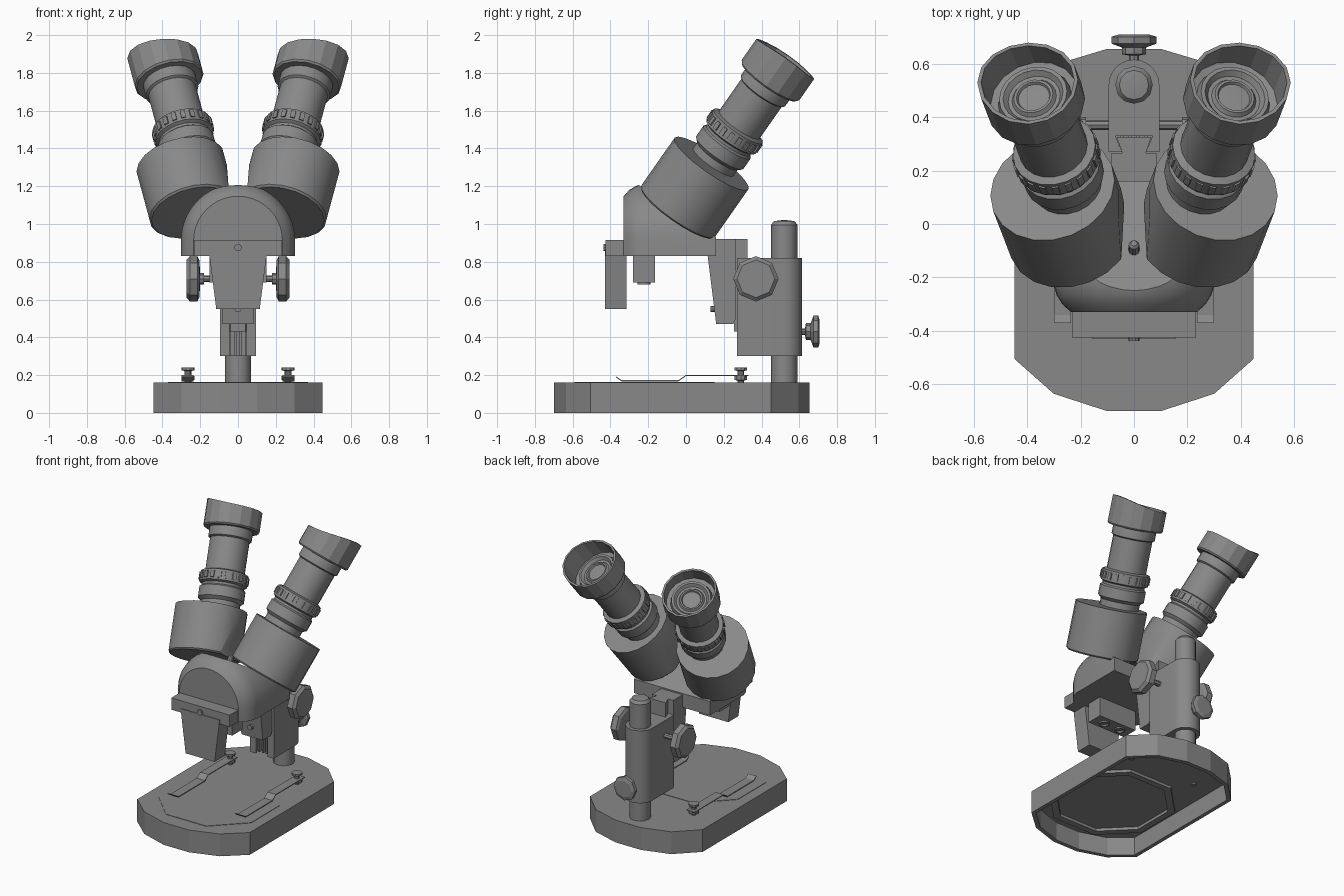
import bpy, bmesh
from math import sin, cos, pi, radians
from mathutils import Vector, Matrix

if "Cube" in bpy.data.objects:
    bpy.data.objects.remove(bpy.data.objects["Cube"])

GREY = (0.25, 0.25, 0.25, 1)
mat = bpy.data.materials.new("instrument grey")
mat.use_nodes = True
mat.diffuse_color = GREY
mat.node_tree.nodes["Principled BSDF"].inputs["Base Color"].default_value = GREY


def finish(name, bm, smooth=False, mirror=False, bevel=0):
    bmesh.ops.remove_doubles(bm, verts=bm.verts, dist=0.0005)
    bmesh.ops.recalc_face_normals(bm, faces=bm.faces)
    me = bpy.data.meshes.new(name)
    bm.to_mesh(me)
    bm.free()
    me.materials.append(mat)
    ob = bpy.data.objects.new(name, me)
    bpy.context.collection.objects.link(ob)
    if bevel:
        mod = ob.modifiers.new("bevel", "BEVEL")
        mod.width, mod.segments = bevel, 1
    if mirror:
        ob.modifiers.new("mirror", "MIRROR")
    if smooth:
        bpy.ops.object.select_all(action="DESELECT")
        ob.select_set(True)
        bpy.context.view_layer.objects.active = ob
        bpy.ops.object.shade_smooth_by_angle(angle=radians(31))
    return ob


def frame(origin, axis, side=(1, 0, 0)):
    """Matrix with local z along axis and local x towards side."""
    z = Vector(axis).normalized()
    x = Vector(side)
    x = (x - z * x.dot(z)).normalized()
    y = z.cross(x)
    m = Matrix((x, y, z)).transposed().to_4x4()
    m.translation = origin
    return m


def loft(bm, rings, closed=False):
    rows = [[bm.verts.new(p) for p in ring] for ring in rings]
    n = len(rows[0])
    for a, b in zip(rows, rows[1:]):
        for i in range(n):
            j = (i + 1) % n
            bm.faces.new((a[i], a[j], b[j], b[i]))
    if closed:
        bm.faces.new(rows[0])
        bm.faces.new(rows[-1])


def lathe(name, profile, m, seg=16, smooth=True, mirror=False, lift=None):
    """Revolve (radius, height) points; lift raises the points marked as rim."""
    bm = bmesh.new()
    rings = []
    for p in profile:
        ring = []
        for i in range(seg):
            t = 2 * pi * i / seg
            h = p[1] + (lift(t) if len(p) > 2 else 0)
            ring.append(m @ Vector((max(p[0], 1e-5) * cos(t), max(p[0], 1e-5) * sin(t), h)))
        rings.append(ring)
    loft(bm, rings)
    return finish(name, bm, smooth, mirror)


def prism(name, points, lo, hi, axis="z", **kw):
    """Extrude an outline: (x, y) along z, or (y, z) along x, or (x, z) along y."""
    put = {"z": lambda a, b, h: (a, b, h), "x": lambda a, b, h: (h, a, b),
           "y": lambda a, b, h: (a, h, b)}[axis]
    bm = bmesh.new()
    loft(bm, [[put(a, b, h) for a, b in points] for h in (lo, hi)], True)
    return finish(name, bm, **kw)


def box(name, x, y, z, **kw):
    return prism(name, [(x[0], y[0]), (x[1], y[0]), (x[1], y[1]), (x[0], y[1])], *z, **kw)


def both(half):
    return half + [(-x, y) for x, y in reversed(half)]


# Hollow base with a stage plate and its underside frame
outline = both([(0.1, -0.7), (0.3, -0.635), (0.447, -0.505), (0.447, 0.45),
                (0.3, 0.595), (0.1, 0.655)])
bm = bmesh.new()
face = bm.faces.new([bm.verts.new((x, y, 0.16)) for x, y in outline])
low = bmesh.ops.extrude_face_region(bm, geom=[face])
bottom = [f for f in low["geom"] if isinstance(f, bmesh.types.BMFace)][0]
bmesh.ops.translate(bm, verts=bottom.verts, vec=(0, 0, -0.16))
bmesh.ops.recalc_face_normals(bm, faces=bm.faces)
bmesh.ops.inset_region(bm, faces=[bottom], thickness=0.03)
roof = bmesh.ops.extrude_face_region(bm, geom=[bottom])
bmesh.ops.delete(bm, geom=[bottom], context="FACES_ONLY")
bmesh.ops.translate(bm, verts=[v for v in roof["geom"] if isinstance(v, bmesh.types.BMVert)],
                    vec=(0, 0, 0.13))
finish("base", bm)


def octagon(r, cut, z):
    pts = both([(cut, -r), (r, -cut), (r, cut), (cut, r)])
    return [(x, y - 0.22, z) for x, y in pts]


bm = bmesh.new()
loft(bm, [octagon(0.37, 0.16, 0.155), octagon(0.37, 0.16, 0.163)], True)
finish("stage_plate", bm)
bm = bmesh.new()
loft(bm, [octagon(0.39, 0.17, 0.135), octagon(0.39, 0.17, 0.11),
          octagon(0.345, 0.15, 0.11), octagon(0.345, 0.15, 0.135)])
finish("stage_frame", bm)

# Spring clips and their screws
clip = [(0.33, 0.195), (0, 0.195), (-0.04, 0.167), (-0.34, 0.167), (-0.37, 0.187)]
clip += [(y, z + 0.006) for y, z in reversed(clip)]
prism("stage_clips", clip, 0.235, 0.3, "x", mirror=True)
lathe("clip_screws", [(0, 0.12), (0.018, 0.12), (0.018, 0.17), (0.035, 0.175), (0.035, 0.195),
                      (0.018, 0.2), (0.018, 0.222), (0.035, 0.225), (0.035, 0.24), (0, 0.24)],
      Matrix.Translation((0.265, 0.29, 0)), 10, mirror=True)

# Column and the sliding holder around it
lathe("column", [(0, 0.13), (0.07, 0.13), (0.07, 0.995), (0.055, 1.015), (0, 1.022)],
      Matrix.Translation((0, 0.52, 0)), 12)
arc = [(0.095 * cos(pi * i / 12), 0.52 + 0.095 * sin(pi * i / 12)) for i in range(7)]
prism("column_holder", both([(0.07, 0.33), (0.045, 0.27), (0.095, 0.27)] + arc),
      0.3, 0.82, smooth=True)

# Focus arm and dovetail rack
prism("focus_arm", [(0.115, 0.83), (0.16, 0.47), (0.25, 0.47), (0.265, 0.5),
                    (0.265, 0.92), (0.115, 0.92)], -0.085, 0.085, "x")
prism("dovetail_slide", both([(0.04, 0.255), (0.065, 0.325)]), 0.43, 0.92)
for i in range(4):
    x = -0.045 + 0.03 * i
    box("rack_rib", (x - 0.006, x + 0.006), (0.3, 0.335), (0.3, 0.44))
lathe("arm_screw", [(0.018, 0), (0.018, 0.03), (0, 0.03)],
      frame((0, 0.16, 0.55), (0, -1, 0)), 10)

# Focus knobs on an axle, and the lock knob behind
lathe("focus_knobs", [(0.018, 0.08), (0.018, 0.18), (0.03, 0.18), (0.03, 0.2), (0.1, 0.205),
                      (0.12, 0.215), (0.12, 0.255), (0.1, 0.272), (0, 0.272)],
      frame((0, 0.37, 0.71), (1, 0, 0), (0, 0, 1)), 8, smooth=False, mirror=True)
lathe("lock_knob", [(0.018, 0), (0.018, 0.03), (0.045, 0.035), (0.045, 0.06),
                    (0.085, 0.075), (0.085, 0.1), (0.06, 0.108), (0, 0.108)],
      frame((0, 0.6, 0.43), (0, 1, 0)), 8, smooth=False)

# Domed head body, cut off along the slope that carries the drums


def arch(r, y):
    pts = [(r * cos(pi * i / 20), y, 0.912 + r * sin(pi * i / 20)) for i in range(21)]
    return [(r, y, 0.83)] + pts + [(-r, y, 0.83)]


bm = bmesh.new()
loft(bm, [arch(0.235, -0.33), arch(0.268, -0.3), arch(0.29, -0.265), arch(0.302, -0.22),
          arch(0.302, 0.16)], True)
slope = Vector((0, 0.27, 0.4)).normalized()
cut = bmesh.ops.bisect_plane(bm, geom=bm.verts[:] + bm.edges[:] + bm.faces[:],
                             plane_co=(0, 0.16, 0.93), plane_no=slope, clear_outer=True)
bmesh.ops.holes_fill(bm, edges=[e for e in bm.edges if e.is_boundary])
finish("head_body", bm, smooth=True)
lathe("body_screw", [(0.02, -0.02), (0.02, 0.04), (0.012, 0.05), (0, 0.05)],
      frame((0, -0.1, 1.105), slope), 10)

# Nosepiece plate, objective shroud and lens block
box("nose_plate", (-0.232, 0.232), (-0.425, -0.32), (0.83, 0.915))
prism("objective_shroud", both([(0.115, 0.55), (0.155, 0.86)]), -0.43, -0.315, "y")
box("lens_block", (-0.15, 0.15), (-0.28, -0.165), (0.69, 0.84))
lathe("objective_lenses", [(0.035, 0.7), (0.035, 0.68), (0.026, 0.68), (0.02, 0.695), (0, 0.695)],
      Matrix.Translation((0.065, -0.222, 0)), 12, mirror=True)
lathe("nose_screw", [(0.02, 0), (0.02, 0.012), (0, 0.012)],
      frame((0, -0.426, 0.875), (0, -1, 0)), 10)

# Prism drums, flattened where they face each other
axis = Vector((0.27, 0.7, 1)).normalized()
bm = bmesh.new()
m = frame((0.305, 0.135, 1.32), axis)
loft(bm, [[m @ Vector((r * cos(pi * i / 10), r * sin(pi * i / 10), h)) for i in range(20)]
          for r, h in ((0.228, -0.325), (0.238, -0.315), (0.238, 0))], True)
bmesh.ops.bisect_plane(bm, geom=bm.verts[:] + bm.edges[:] + bm.faces[:],
                       plane_co=(0.05, 0, 1.2), plane_no=(-1, 0, 0.08), clear_outer=True)
bmesh.ops.holes_fill(bm, edges=[e for e in bm.edges if e.is_boundary])
finish("prism_drums", bm, smooth=True, mirror=True)

# Eyepiece tubes with stepped lenses, knurled rings and winged eyecups
m = frame((0.248, 0.145, 1.33), axis)
lathe("eyepiece_tubes", [(0.13, -0.01), (0.13, 0.04), (0.152, 0.06), (0.152, 0.13),
                         (0.14, 0.14), (0.14, 0.155), (0.158, 0.165), (0.158, 0.235),
                         (0.13, 0.245), (0.13, 0.46), (0.143, 0.468), (0.143, 0.56),
                         (0.13, 0.6), (0.115, 0.6), (0.1, 0.58), (0.085, 0.58),
                         (0.075, 0.595), (0.065, 0.595), (0.06, 0.585), (0, 0.59)],
      m, 20, mirror=True)
bm = bmesh.new()
for i in range(20):
    t = 2 * pi * i / 20
    spot = m @ Matrix.Rotation(t, 4, "Z") @ Matrix.Translation((0.156, 0, 0.2))
    bmesh.ops.create_cube(bm, size=1, matrix=spot @ Matrix.Diagonal((0.016, 0.025, 0.045, 1)))
finish("knurl_ribs", bm, mirror=True)
lathe("eyecups", [(0.14, 0.53), (0.178, 0.53), (0.186, 0.54), (0.186, 0.665, 1),
                  (0.172, 0.665, 1), (0.168, 0.575), (0.13, 0.565)],
      m, 16, smooth=False, mirror=True, lift=lambda t: 0.06 * ((1 + cos(t)) / 2) ** 2)
